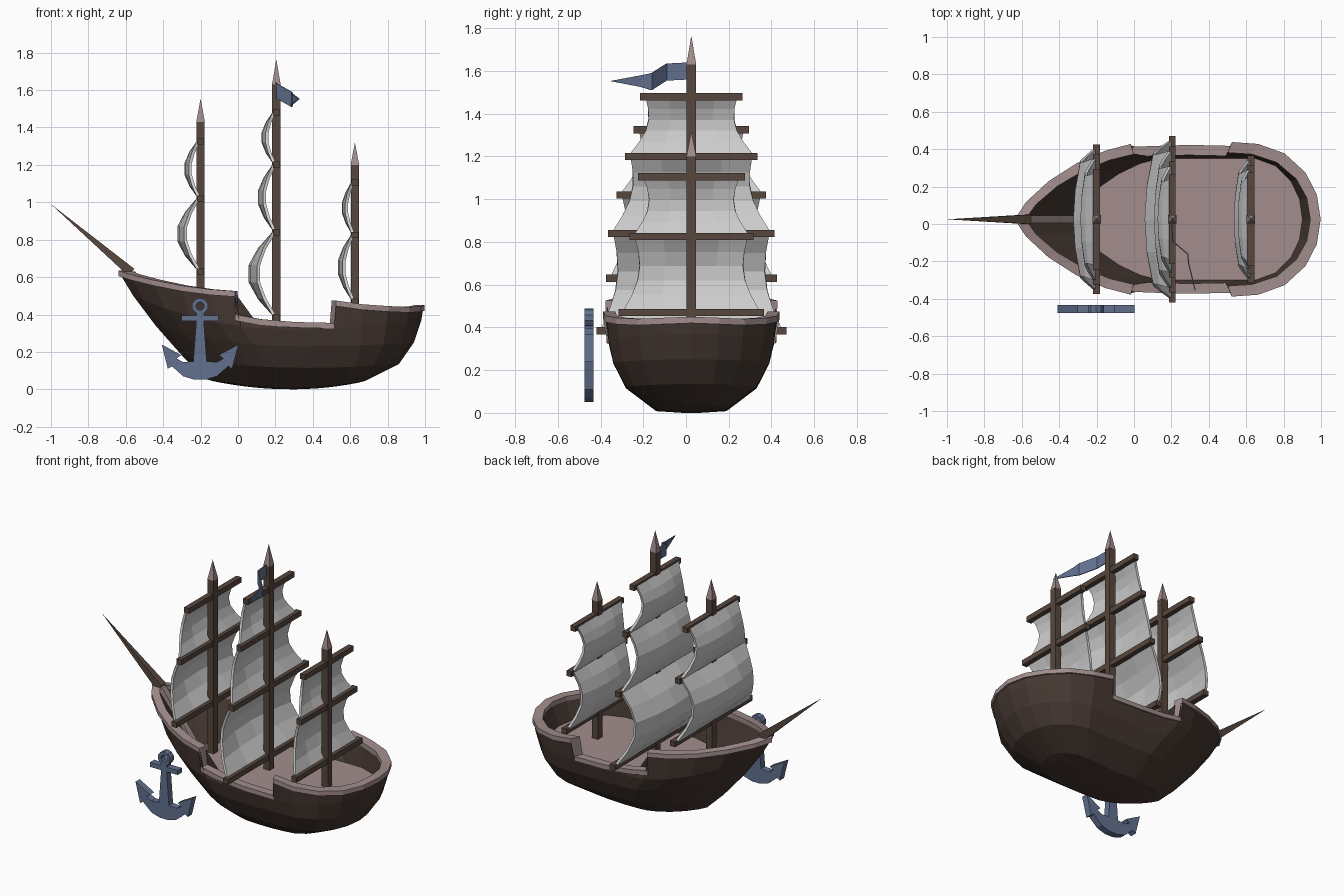
import bpy, bmesh, math
from mathutils import Vector

if "Cube" in bpy.data.objects:
    bpy.data.objects.remove(bpy.data.objects["Cube"])

CY = 0.025  # centre line of the ship


def material(name, rgb):
    m = bpy.data.materials.new(name)
    m.diffuse_color = (*rgb, 1)
    m.use_nodes = True
    m.node_tree.nodes["Principled BSDF"].inputs["Base Color"].default_value = m.diffuse_color
    return m


HULL = material("dark_wood", (0.06, 0.039, 0.031))
PALE = material("pale_wood", (0.36, 0.27, 0.265))
SPAR = material("spar_wood", (0.095, 0.063, 0.048))
BLUE = material("blue_metal", (0.12, 0.165, 0.275))


def make(name, verts, faces, mat=None):
    bm = bmesh.new()
    vs = [bm.verts.new(v) for v in verts]
    for f in faces:
        f = list(dict.fromkeys(f))
        if len(f) > 2:
            bm.faces.new([vs[i] for i in f])
    bmesh.ops.recalc_face_normals(bm, faces=bm.faces[:])
    me = bpy.data.meshes.new(name)
    bm.to_mesh(me)
    bm.free()
    ob = bpy.data.objects.new(name, me)
    bpy.context.collection.objects.link(ob)
    if mat:
        me.materials.append(mat)
    return ob


def loft(name, rings, mat, closed=False, cap=False):
    n, k = len(rings[0]), len(rings)
    faces = []
    for r in range(k if closed else k - 1):
        a, b = r * n, (r + 1) % k * n
        faces += [(a + i, a + (i + 1) % n, b + (i + 1) % n, b + i) for i in range(n)]
    if cap:  # bridge port to starboard across the last ring
        o = (k - 1) * n
        faces += [(o + i, o + i + 1, o + (n - i - 1) % n, o + (n - i) % n) for i in range(n // 2)]
    return make(name, [p for r in rings for p in r], faces, mat)


def ring(side):
    # mirror (x, half width, z) stations into a closed outline
    port = [(x, CY + w, z) for x, w, z in side]
    star = [(x, CY - w, z) for x, w, z in side[1:-1]]
    return port + star[::-1]


def box(name, lo, hi, mat):
    v = [(x, y, z) for x in (lo[0], hi[0]) for y in (lo[1], hi[1]) for z in (lo[2], hi[2])]
    return make(name, v, [(0, 1, 3, 2), (4, 6, 7, 5), (0, 4, 5, 1), (2, 3, 7, 6), (0, 2, 6, 4), (1, 5, 7, 3)], mat)


def prism(name, pts, y0, y1, mat):
    n = len(pts)
    v = [(x, y, z) for y in (y0, y1) for x, z in pts]
    f = [tuple(range(n)), tuple(range(n, 2 * n))]
    f += [(i, (i + 1) % n, n + (i + 1) % n, n + i) for i in range(n)]
    return make(name, v, f, mat)


def spike(name, base, tip, r, mat):
    base, tip = Vector(base), Vector(tip)
    q = (tip - base).to_track_quat('Z', 'Y')
    v = [base + q @ Vector((sx * r, sy * r, 0)) for sx, sy in ((-1, -1), (1, -1), (1, 1), (-1, 1))]
    return make(name, v + [tip], [(0, 1, 2, 3)] + [(i, (i + 1) % 4, 4) for i in range(4)], mat)


# Sheer line stations: x, half width, z
TOP = [(-.63, 0, .635), (-.57, .09, .615), (-.45, .2, .585), (-.3, .295, .555), (-.15, .36, .535),
       (-.015, .395, .525), (-.01, .38, .4), (.12, .385, .375), (.3, .39, .36), (.51, .385, .355),
       (.52, .405, .475), (.66, .395, .455), (.8, .345, .445), (.91, .245, .44), (.97, .13, .445), (.99, 0, .45)]


def level(bx, sx, k, zb, zm, zs, p=1):
    out = []
    for x, w, _ in TOP:
        u = (x + .63) / 1.62
        z = zm + (zb - zm) * max(0, 1 - u / .55) ** 2 + (zs - zm) * max(0, (u - .55) / .45) ** 2
        w = .392 if w > .375 else w  # no step below the sheer line
        out.append((x + (bx + .63) * (1 - u) ** p + (sx - .99) * u ** p, w * k, z))
    return ring(out)


def scaled(kx, kw, dz):
    return ring([(.2 + (x - .2) * kx, w * kw, z + dz) for x, w, z in TOP])


# Hull, rail, inner walls and deck
loft("hull", [scaled(1, 1, -.02),
              level(-.56, .98, .985, .5, .32, .37, 2),
              level(-.44, .94, .93, .34, .23, .25),
              level(-.29, .86, .78, .17, .115, .135),
              level(-.17, .68, .42, .055, .008, .045),
              level(-.14, .64, .1, .045, 0, .035)], HULL, cap=True)
loft("rail", [scaled(1.01, 1.02, 0), scaled(.94, .88, 0), scaled(.94, .88, -.03), scaled(1.01, 1.02, -.03)],
     PALE, closed=True)
deck_ring = level(-.33, .9, .83, .3, .3, .3)
loft("inner_wall", [scaled(.95, .89, -.025), deck_ring], HULL)
loft("deck", [deck_ring], PALE, cap=True)

# Stem post inside the bow, and bowsprit
prism("stem_post", [(-.6, .63), (-.55, .63), (-.3, .3), (-.36, .3)], CY - .02, CY + .02, PALE)
spike("bowsprit", (-.57, CY, .625), (-1, CY, .99), .025, SPAR)


def sail(name, x0, top, bottom, depth):
    (z1, h1), (z0, h0) = top, bottom
    z0 += .012
    nu, nv = 4, 5
    verts = []
    for j in range(nv + 1):
        v = j / nv
        s = math.sin(math.pi * v)
        half = (h1 + (h0 - h1) * v) - .025 - .045 * s
        for i in range(nu + 1):
            u = 2 * i / nu - 1
            verts.append((x0 - depth * s * (1 - .35 * u * u), CY + half * u, z1 + (z0 - z1) * v))
    w = nu + 1
    ob = make(name, verts, [(j * w + i, j * w + i + 1, (j + 1) * w + i + 1, (j + 1) * w + i)
                            for j in range(nv) for i in range(nu)])
    m = ob.modifiers.new("thickness", 'SOLIDIFY')
    m.thickness = .016
    m.offset = 0


# Masts: x, shaft top, tip, yards (z, half length), sail depths
MASTS = {
    "fore": (-.2, 1.43, 1.555, [(1.325, .27), (1.02, .35), (.63, .4)], [.07, .11]),
    "main": (.205, 1.63, 1.765, [(1.48, .24), (1.2, .31), (.84, .39), (.385, .445)], [.062, .082, .135]),
    "mizzen": (.625, 1.2, 1.32, [(1.105, .25), (.825, .29), (.47, .34)], [.052, .075]),
}
for name, (x, zt, tip, yards, depths) in MASTS.items():
    box(name + "_mast", (x - .022, CY - .022, .29), (x + .022, CY + .022, zt), SPAR)
    spike(name + "_mast_tip", (x, CY, zt), (x, CY, tip), .023, PALE)
    for i, (z, h) in enumerate(yards):
        box(f"{name}_yard_{i}", (x - .018, CY - h, z - .017), (x + .018, CY + h, z + .017), SPAR)
    for i, d in enumerate(depths):
        sail(f"{name}_sail_{i}", x - .012, yards[i], yards[i + 1], d)

# Pennant
path = [(.205, .01, 1.56, 1.64), (.21, -.09, 1.555, 1.635), (.29, -.16, 1.51, 1.59), (.295, -.21, 1.525, 1.58)]
pv = [(x, y, z) for x, y, a, b in path for z in (a, b)] + [(.33, -.355, 1.553)]
flag = make("pennant", pv, [(0, 2, 3, 1), (2, 4, 5, 3), (4, 6, 7, 5), (6, 8, 7)], BLUE)
flag.modifiers.new("thickness", 'SOLIDIFY').thickness = .006

# Anchor: mirrored half outline plus a flat ring
half = [(.02, .41), (.02, .395), (.1, .395), (.1, .365), (.02, .365), (.036, .15), (.09, .145), (.125, .165),
        (.1, .183), (.205, .24), (.172, .11), (.15, .123), (.09, .07), (.03, .052)]
AX, Y0, Y1 = -.203, -.475, -.432
prism("anchor", [(AX + x, z) for x, z in half] + [(AX - x, z) for x, z in half[::-1]], Y0, Y1, BLUE)


def circle(r, y):
    return [(AX + r * math.sin(math.tau * i / 10), y, .445 + r * math.cos(math.tau * i / 10)) for i in range(10)]


loft("anchor_ring", [circle(.044, Y0), circle(.022, Y0), circle(.022, Y1), circle(.044, Y1)], BLUE, closed=True)
